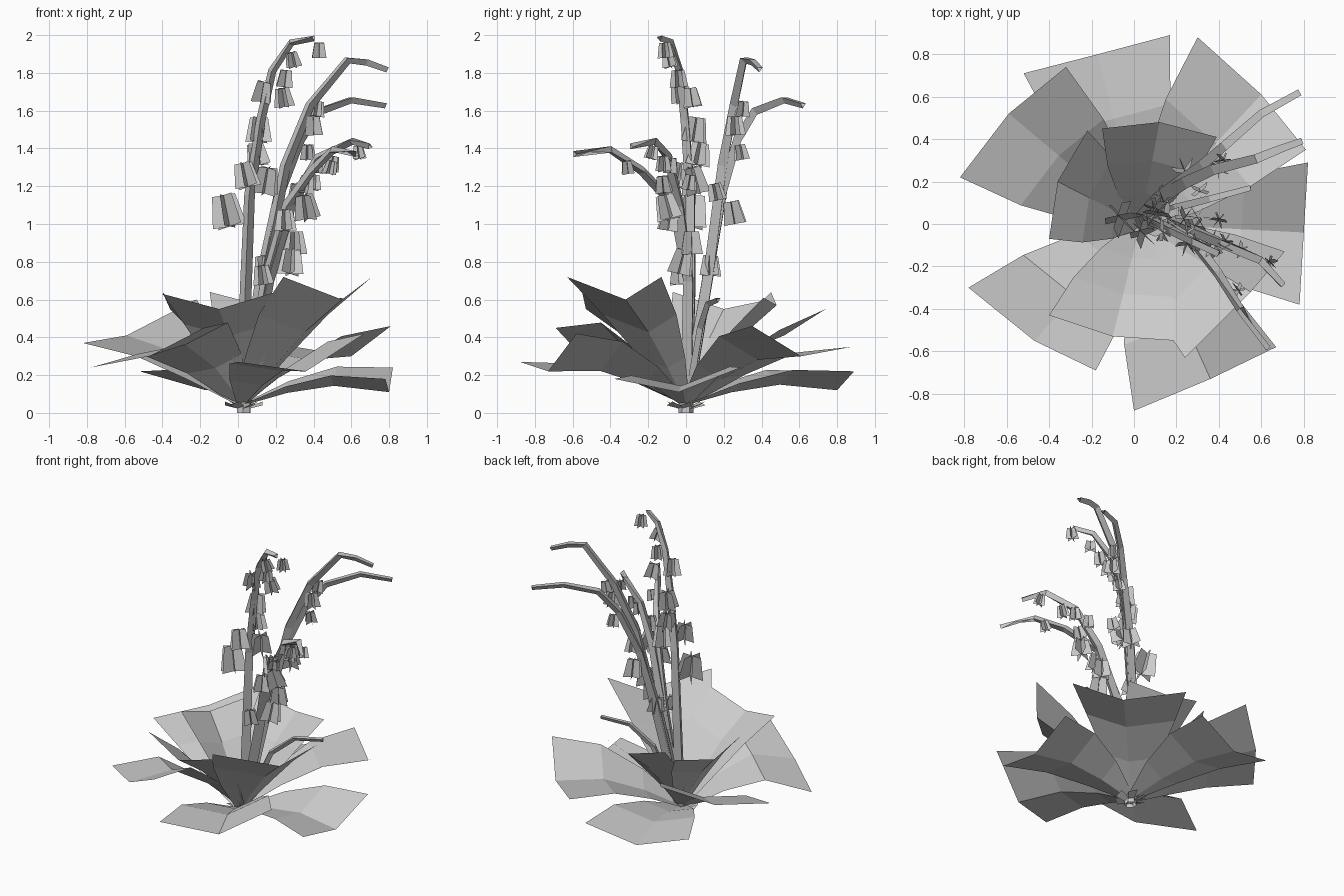
import bpy
import math
import random
from mathutils import Vector, Matrix

random.seed(4)
if "Cube" in bpy.data.objects:
    bpy.data.objects.remove(bpy.data.objects["Cube"])

# One plain grey for the whole plant
grey = bpy.data.materials.new("plain_grey")
grey.use_nodes = True
GREY_VALUE = (0.6, 0.6, 0.6, 1)
grey.diffuse_color = GREY_VALUE
grey.node_tree.nodes["Principled BSDF"].inputs["Base Color"].default_value = GREY_VALUE


def make_object(name, verts, faces):
    mesh = bpy.data.meshes.new(name)
    mesh.from_pydata([tuple(v) for v in verts], [], faces)
    mesh.materials.append(grey)
    mesh.update()
    obj = bpy.data.objects.new(name, mesh)
    bpy.context.collection.objects.link(obj)
    return obj


def make_leaf(name, right, middle, left, rise):
    """Folded strip: narrow root, arched middle rows, wide open end."""
    right, middle, left = Vector(right), Vector(middle), Vector(left)
    root = Vector((0.03, 0, 0.04))
    verts = []
    for t, width, lift in ((0, 0.1, 0), (0.3, 0.48, 0.75), (0.62, 0.78, 1), (1, 1, 0)):
        centre = root.lerp(middle, t) + Vector((0, 0, rise * lift))
        verts += [centre + (right - middle) * width, centre,
                  centre + (left - middle) * width]
    faces = []
    for row in (0, 3, 6):
        for col in (row, row + 1):
            faces.append((col, col + 3, col + 4, col + 1)[::-1])
    return make_object(name, verts, faces)


def make_stem(name, points, thick, thin, sides=3):
    """Three-sided tapering stalk that follows the points."""
    points = [Vector(p) for p in points]
    last = len(points) - 1
    verts, faces = [], []
    for i, point in enumerate(points):
        along = (points[min(i + 1, last)] - points[max(i - 1, 0)]).normalized()
        across = along.cross(Vector((0.5, -1, 0))).normalized()
        other = along.cross(across)
        radius = thick + (thin - thick) * i / last
        for k in range(sides):
            a = math.tau * k / sides
            verts.append(point + (across * math.cos(a) + other * math.sin(a)) * radius)
    for i in range(last):
        for k in range(sides):
            n = (k + 1) % sides
            a, b = i * sides, (i + 1) * sides
            faces.append((a + k, a + n, b + n, b + k))
    return make_object(name, verts, faces)


def make_bell(name, x, y, z, size):
    """Hanging flower: three crossed cards, wider at the mouth."""
    tilt = Matrix.Rotation(random.uniform(-0.25, 0.25), 3, "X") @ \
        Matrix.Rotation(random.uniform(-0.25, 0.25), 3, "Y")
    spin = random.uniform(0, math.pi)
    verts, faces = [], []
    for k in range(3):
        a = spin + math.pi * k / 3
        side = Vector((math.cos(a), math.sin(a), 0))
        up = Vector((0, 0, size / 2))
        card = (side * -0.55 * size - up, side * 0.55 * size - up,
                side * 0.37 * size + up, side * -0.37 * size + up)
        faces.append(tuple(range(len(verts), len(verts) + 4)))
        verts += [Vector((x, y, z)) + tilt @ v for v in card]
    return make_object(name, verts, faces)


# Leaves: right corner, fold end and left corner of the open end, then arch height
LEAVES = {
    "low_back_leaf": ((.17, .89, .22), (-.17, .8, .12), (-.52, .71, .22), .06),
    "low_left_leaf": ((.78, -.38, .18), (.8, -.04, .11), (.82, .29, .24), .06),
    "low_front_leaf": ((0, -.88, .27), (.36, -.73, .22), (.67, -.58, .42), .07),
    "back_right_leaf": ((-.32, .74, .55), (-.59, .52, .41), (-.82, .22, .37), .06),
    "back_left_leaf": ((.81, .35, .46), (.6, .61, .3), (.3, .88, .35), .08),
    "front_right_leaf": ((-.78, -.3, .24), (-.47, -.55, .3), (-.18, -.69, .45), .16),
    "upper_left_leaf": ((.24, -.63, .72), (.55, -.32, .6), (.71, -.13, .72), .04),
    "upper_front_leaf": ((-.4, -.43, .63), (-.1, -.53, .55), (.2, -.55, .64), .05),
    "upper_right_leaf": ((-.22, .44, .6), (-.36, .2, .55), (-.4, -.07, .64), .04),
    "upper_back_leaf": ((.39, .41, .61), (.12, .48, .57), (-.15, .45, .64), .04),
}
for name, (first, middle, second, rise) in LEAVES.items():
    make_leaf(name, first, middle, second, rise)

# Flower stalks, all from the same root
ROOT = (.03, .01, .03)
STEMS = {
    "tall_stem": [(.04, .03, .65), (.06, .03, 1.15), (.12, 0, 1.55),
                  (.18, -.03, 1.81), (.28, -.08, 1.96), (.4, -.14, 1.985)],
    "back_stem": [(.14, .13, .75), (.25, .2, 1.31), (.38, .26, 1.63),
                  (.58, .31, 1.87), (.68, .35, 1.86), (.79, .39, 1.82)],
    "back_side_stem": [(.12, .12, .7), (.22, .2, 1.17), (.33, .28, 1.45),
                       (.43, .37, 1.6), (.6, .52, 1.66), (.78, .62, 1.63)],
    "left_stem": [(.16, .02, .7), (.28, -.03, 1.1), (.42, -.09, 1.35),
                  (.6, -.17, 1.44), (.7, -.29, 1.41)],
    "front_stem": [(.15, .02, .7), (.26, -.06, 1.1), (.39, -.23, 1.28),
                   (.5, -.4, 1.39), (.63, -.59, 1.37)],
}
for name, points in STEMS.items():
    make_stem(name, [ROOT] + points, .04, .018)
make_stem("short_stem", [ROOT, (.2, .08, .45), (.36, .12, .58), (.55, .17, .6)], .025, .015)

# Bell flowers: centre and size
BELLS = {
    "tall": [(-.06, .03, 1.07, .17), (.04, -.04, 1.26, .13), (.15, .04, 1.23, .14),
             (.11, .05, 1.5, .13), (.1, .07, 1.37, .12), (.13, -.03, 1.7, .11),
             (.24, .03, 1.67, .1), (.25, -.04, 1.77, .09), (.29, -.09, 1.87, .08),
             (.43, -.11, 1.92, .08)],
    "back": [(.14, .13, .78, .11), (.24, .25, 1.06, .12), (.31, .16, 1.17, .09),
             (.37, .29, 1.38, .08), (.4, .26, 1.52, .1), (.42, .3, 1.61, .08)],
    "left": [(.28, -.02, .8, .13), (.3, .03, .9, .12), (.36, -.1, 1.09, .13),
             (.4, .02, 1.22, .08), (.43, -.08, 1.31, .08), (.5, -.12, 1.32, .08),
             (.64, -.18, 1.38, .07)],
    "front": [(.13, -.04, .73, .1), (.25, -.09, 1.02, .11), (.36, -.12, 1.21, .09),
              (.49, -.31, 1.3, .07)],
}
for stem, bells in BELLS.items():
    for number, bell in enumerate(bells, 1):
        make_bell(f"{stem}_bell_{number}", *bell)

# Stubby root and its little scales
make_stem("root_stub", [(.03, 0, 0), (.03, 0, .03), (.03, 0, .06)], .04, .04, 6)
for k in range(6):
    turn = Matrix.Rotation(math.tau * k / 6, 3, "Z")
    scale = [turn @ Vector(v) + Vector((.03, 0, 0)) for v in
             ((.02, -.02, .02), (.1, -.03, .04), (.1, .03, .06), (.02, .02, .03))]
    make_object(f"root_scale_{k + 1}", scale, [(0, 1, 2, 3)])
